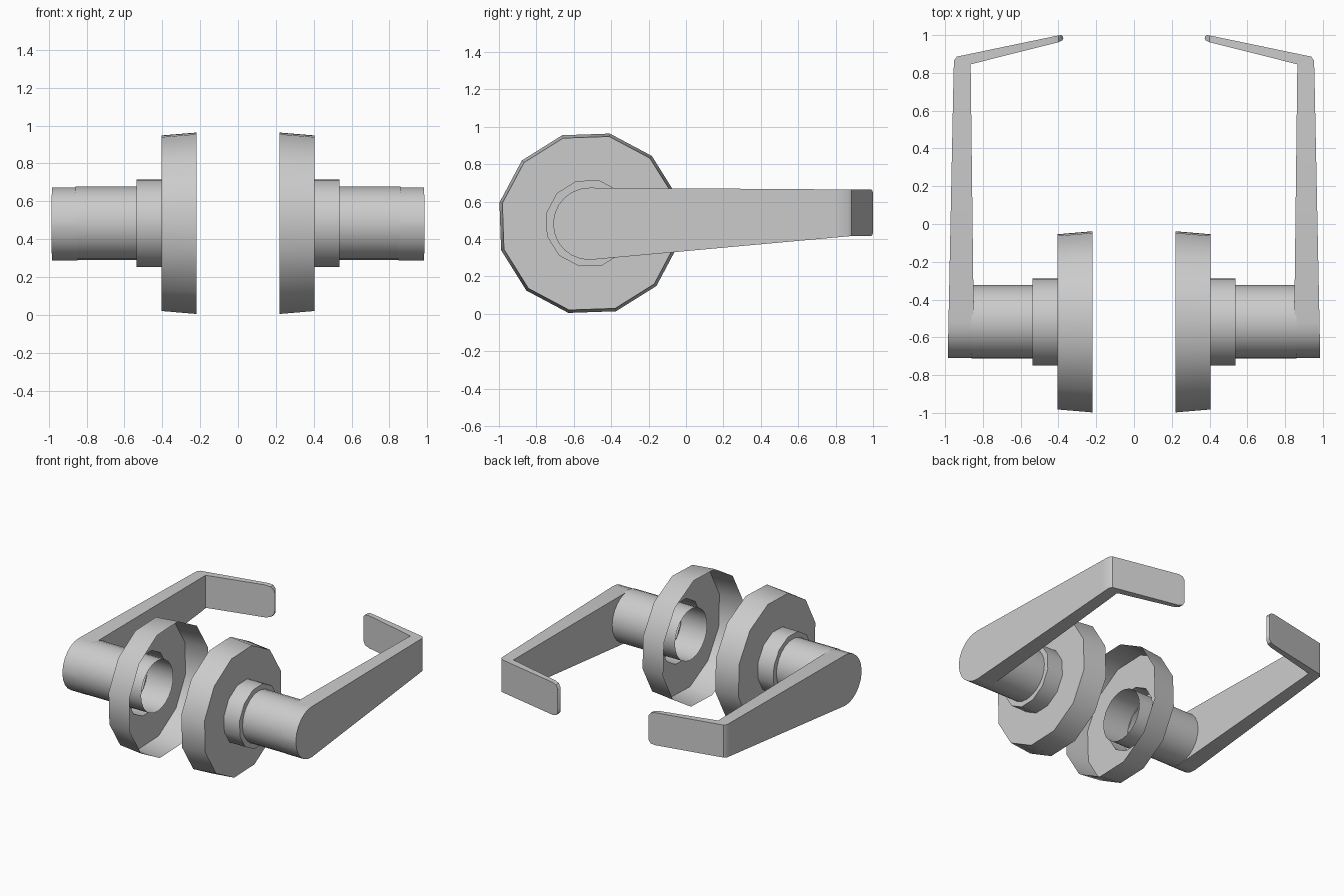
import bpy, bmesh
from math import sin, cos, pi, radians

if "Cube" in bpy.data.objects:
    bpy.data.objects.remove(bpy.data.objects["Cube"])

CY, CZ = -0.518, 0.484      # axis of the lock
SIDES, PHASE = 12, radians(17)


def finish(name, bm, angle=35):
    bmesh.ops.recalc_face_normals(bm, faces=bm.faces)
    me = bpy.data.meshes.new(name)
    bm.to_mesh(me)
    bm.free()
    ob = bpy.data.objects.new(name, me)
    bpy.context.collection.objects.link(ob)
    bpy.ops.object.select_all(action='DESELECT')
    ob.select_set(True)
    bpy.context.view_layer.objects.active = ob
    bpy.ops.object.shade_smooth_by_angle(angle=radians(angle))


def skin(bm, rings):
    loops = [[bm.verts.new(p) for p in r] for r in rings]
    for a, b in zip(loops, loops[1:]):
        n = len(a)
        for i in range(n):
            j = (i + 1) % n
            bm.faces.new((a[i], a[j], b[j], b[i]))
    return loops


def turned(name, side, profile, sides=SIDES):
    # profile of (x, radius) turned about the lock axis
    bm = bmesh.new()
    skin(bm, [[(side * x, CY + r * cos(PHASE + 2 * pi * i / sides),
                CZ + r * sin(PHASE + 2 * pi * i / sides)) for i in range(sides)]
              for x, r in profile])
    finish(name, bm)


def lever(name, side):
    # sections: outer xy, inner xy, bottom z, top z
    secs = []

    def arm(y, lo, hi):
        f = (y + 0.71) / 1.57
        secs.append(((0.986 - 0.032 * f, y), (0.846 + 0.019 * f, y), lo, hi))

    for k in range(7):                       # rounded hub end
        t = radians(4) + (pi / 2 - radians(4)) * k / 6
        arm(-0.518 - 0.192 * cos(t), 0.481 - 0.193 * sin(t), 0.481 + 0.193 * sin(t))
    arm(0.80, 0.408, 0.665)
    # elbow and return
    secs.append(((0.953, 0.865), (0.865, 0.845), 0.414, 0.664))
    secs.append(((0.938, 0.886), (0.855, 0.848), 0.416, 0.664))
    # rounded tip
    secs.append(((0.43, 0.992), (0.44, 0.952), 0.416, 0.664))
    secs.append(((0.40, 0.998), (0.40, 0.962), 0.424, 0.656))
    secs.append(((0.385, 1.0), (0.38, 0.972), 0.445, 0.635))
    secs.append(((0.378, 0.994), (0.374, 0.982), 0.48, 0.60))
    bm = bmesh.new()
    loops = skin(bm, [[(side * o[0], o[1], lo), (side * o[0], o[1], hi),
                       (side * i[0], i[1], hi), (side * i[0], i[1], lo)]
                      for o, i, lo, hi in secs])
    bm.faces.new(loops[0])
    bm.faces.new(loops[-1])
    finish(name, bm)


for side, tag in ((-1, "left"), (1, "right")):
    # hollow cover plate with stepped collar
    turned("rosette_" + tag, side, [(0.22, 0.492), (0.405, 0.476), (0.405, 0.236)])
    turned("collar_" + tag, side, [(0.405, 0.236), (0.537, 0.236), (0.537, 0.19)])
    # open shaft and lever
    turned("shaft_" + tag, side, [(0.32, 0.194), (0.86, 0.194)], 24)
    lever("lever_" + tag, side)
